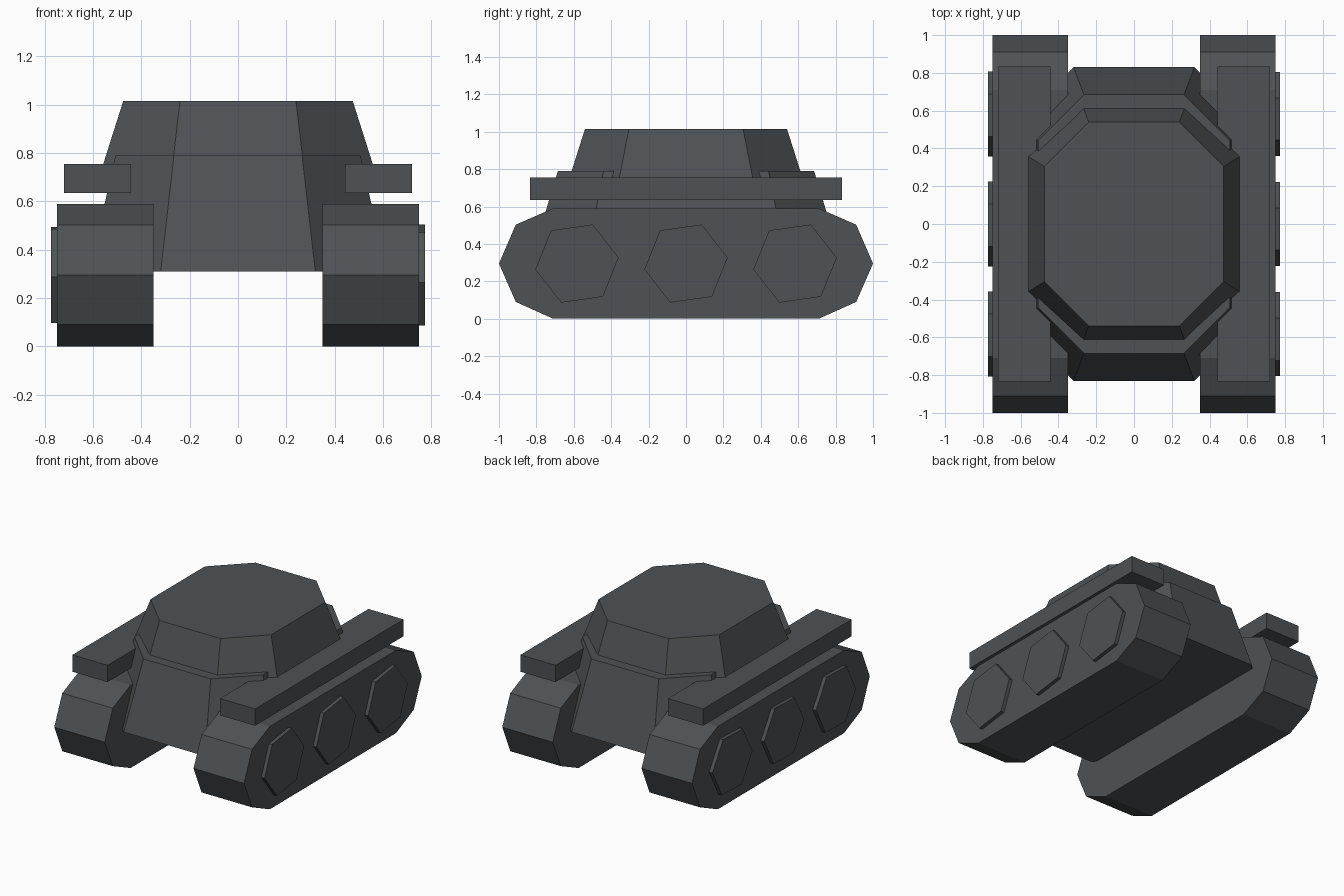
import bpy, math

if "Cube" in bpy.data.objects:
    bpy.data.objects.remove(bpy.data.objects["Cube"])

paint = bpy.data.materials.new("dark_grey")
paint.diffuse_color = (0.075, 0.085, 0.09, 1)
paint.use_nodes = True
paint.node_tree.nodes["Principled BSDF"].inputs["Base Color"].default_value = paint.diffuse_color


def loft(name, start, end):
    """Closed solid between two matching rings of points."""
    n = len(start)
    faces = [tuple(range(n))[::-1], tuple(range(n, 2 * n))]
    faces += [(i, (i + 1) % n, n + (i + 1) % n, n + i) for i in range(n)]
    mesh = bpy.data.meshes.new(name)
    mesh.from_pydata(list(start) + list(end), [], faces)
    mesh.materials.append(paint)
    ob = bpy.data.objects.new(name, mesh)
    bpy.context.collection.objects.link(ob)
    return ob


def extrude_x(name, profile, x0, x1):
    return loft(name, [(x0, y, z) for y, z in profile],
                [(x1, y, z) for y, z in profile])


def octagon(hx, hy, cx, cy, z):
    """Chamfered rectangle; cx, cy are the half lengths of the straight edges."""
    return [(hx, -cy, z), (hx, cy, z), (cx, hy, z), (-cx, hy, z),
            (-hx, cy, z), (-hx, -cy, z), (-cx, -hy, z), (cx, -hy, z)]


# Hull and turret: tapered eight-sided blocks
loft("hull", octagon(0.615, 0.83, 0.32, 0.535, 0.31),
     octagon(0.507, 0.685, 0.265, 0.441, 0.79))
loft("turret", octagon(0.575, 0.64, 0.277, 0.367, 0.70),
     octagon(0.475, 0.54, 0.24, 0.305, 1.015))

track = [(-0.71, 0), (0.71, 0), (0.91, 0.09), (1, 0.295), (0.91, 0.503),
         (0.71, 0.59), (-0.71, 0.59), (-0.91, 0.503), (-1, 0.295), (-0.91, 0.09)]
fender = [(-0.835, 0.635), (0.835, 0.635), (0.835, 0.755), (-0.835, 0.755)]

for side, s in (("left", -1), ("right", 1)):
    # Track body and fender plank; ordering the ends keeps normals outward
    extrude_x(f"{side}_track", track, *sorted((s * 0.35, s * 0.748)))
    extrude_x(f"{side}_fender", fender, *sorted((s * 0.443, s * 0.72)))
    # Six-sided wheel discs on the outer face
    turn = 8 if s > 0 else 2
    for i, y in enumerate((-0.583, 0, 0.583)):
        hexagon = [(y + 0.225 * math.cos(math.radians(turn + 60 * k)),
                    0.295 + 0.225 * math.sin(math.radians(turn + 60 * k)))
                   for k in range(6)]
        extrude_x(f"{side}_wheel_{i + 1}", hexagon, *sorted((s * 0.70, s * 0.774)))
